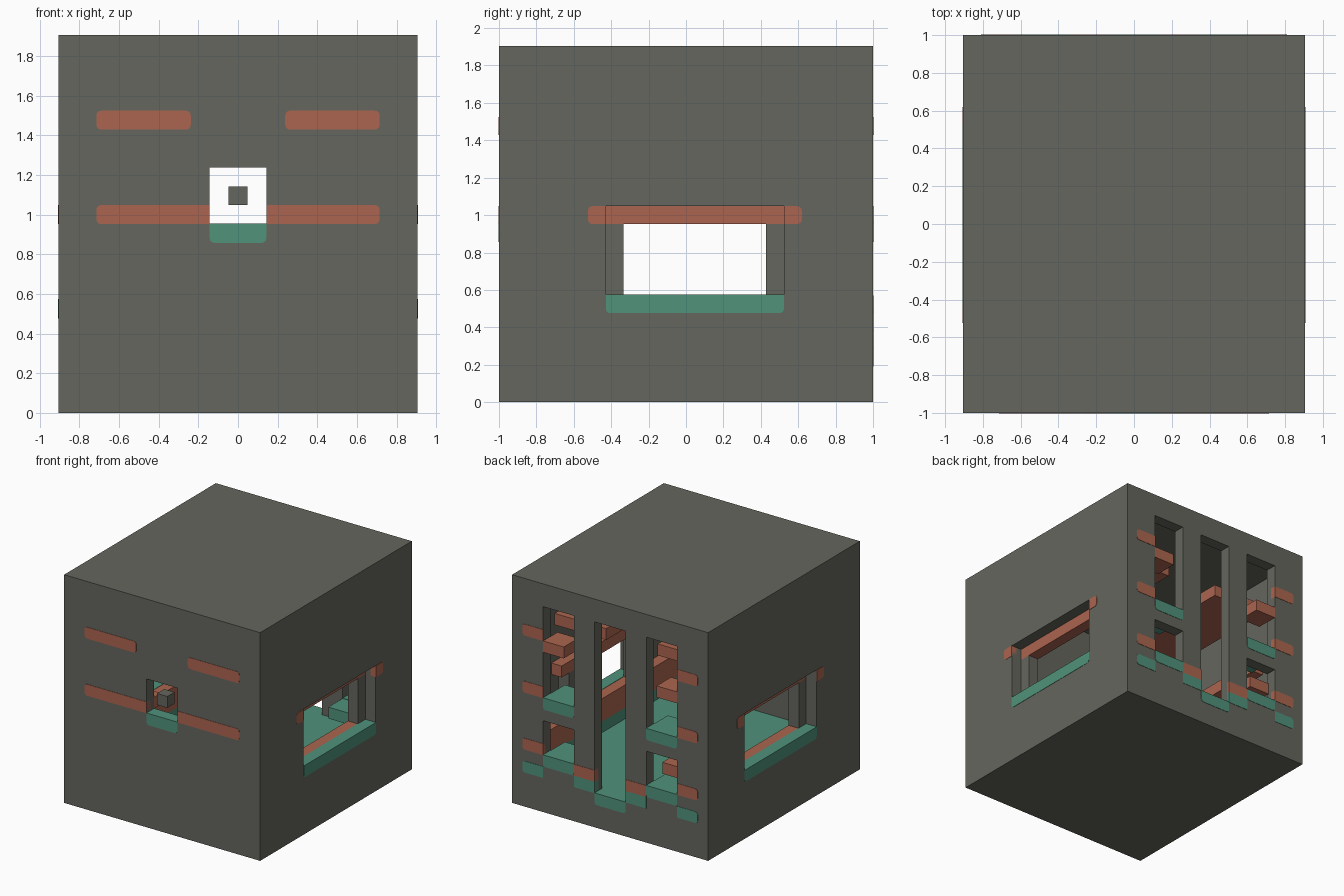
import bpy, bmesh, math

if "Cube" in bpy.data.objects:
    bpy.data.objects.remove(bpy.data.objects["Cube"])

U = 2 / 21            # one building module
HX, HY, TOP = 9.5, 10.5, 20
SKIN = 0.03           # how far flush trim stands proud


def material(name, rgb):
    m = bpy.data.materials.new(name)
    m.use_nodes = True
    m.diffuse_color = (*rgb, 1)
    m.node_tree.nodes["Principled BSDF"].inputs["Base Color"].default_value = (*rgb, 1)
    return m


GRAY = material("stone_gray", (0.13, 0.133, 0.112))
ORANGE = material("clay_orange", (0.41, 0.13, 0.08))
GREEN = material("sage_green", (0.08, 0.287, 0.195))


def finish(name, bm, mat):
    bmesh.ops.recalc_face_normals(bm, faces=bm.faces)
    mesh = bpy.data.meshes.new(name)
    bm.to_mesh(mesh)
    bm.free()
    obj = bpy.data.objects.new(name, mesh)
    bpy.context.collection.objects.link(obj)
    mesh.materials.append(mat)
    return obj


def box(name, x, y, z, mat):
    bm = bmesh.new()
    bmesh.ops.create_cube(bm, size=1)
    for v in bm.verts:
        v.co = [(a + b) / 2 * U + c * (b - a) * U for (a, b), c in zip((x, y, z), v.co)]
    return finish(name, bm, mat)


def on_wall(wall, u, t):
    """Position along a wall (u) and outward from its face (t)."""
    return {"front": (u, -HY - t), "back": (u, HY + t),
            "right": (HX + t, u), "left": (-HX - t, u)}[wall]


def panel(name, wall, u, z, mat, rounded="", depth=0.5):
    """Wall trim; rounded lists the corners to soften, e.g. 'bl br'."""
    r = 0.25
    pts = []
    corners = [("bl", u[0], z[0], 1, 1, 180), ("br", u[1], z[0], -1, 1, 270),
               ("tr", u[1], z[1], -1, -1, 0), ("tl", u[0], z[1], 1, -1, 90)]
    for key, cu, cz, su, sz, start in corners:
        if key in rounded:
            for i in range(5):
                a = math.radians(start + i * 22.5)
                pts.append((cu + su * r + r * math.cos(a), cz + sz * r + r * math.sin(a)))
        else:
            pts.append((cu, cz))
    bm = bmesh.new()
    rings = []
    for t in (-depth, SKIN):
        rings.append([bm.verts.new((*(c * U for c in on_wall(wall, p, t)), q * U)) for p, q in pts])
        bm.faces.new(rings[-1])
    for i in range(len(pts)):
        j = (i + 1) % len(pts)
        bm.faces.new((rings[0][i], rings[0][j], rings[1][j], rings[1][i]))
    return finish(name, bm, mat)


def sill(name, wall, u, z):
    panel(name, wall, u, (z - 1, z + SKIN), GREEN, "bl br", 1 + SKIN)


def bar(name, wall, s, near, far, z, mat, ends="outer"):
    """Bar running from near to far on side s of a wall's middle."""
    u = sorted((s * near, s * far))
    soft = {"none": "", "all": "bl br tr tl", "outer": "br tr" if s > 0 else "bl tl"}[ends]
    panel(name, wall, u, (z, z + 1), mat, soft)


# Shell: a hollow block with window and door openings
shell = box("outer_walls", (-HX, HX), (-HY, HY), (0, TOP), GRAY)
holes = [((-8.5, 8.5), (-9.5, 9.5), (3, 19)),
         ((-1.5, 1.5), (-11, -9), (10, 13)),
         ((-1.5, 1.5), (9, 11), (3, 18)),
         ((8, 10), (-4.5, 5.5), (6, 11)),
         ((-10, -8), (-4.5, 5.5), (6, 11))]
for x in ((3.5, 6.5), (-6.5, -3.5)):
    holes += [(x, (9, 11), (10, 18)), (x, (9, 11), (5, 8))]
cutters = []
for hole in holes:
    cutter = box("opening_cutter", *hole, GRAY)
    cutter.hide_render = True
    mod = shell.modifiers.new("opening", "BOOLEAN")
    mod.operation, mod.solver, mod.object = "DIFFERENCE", "EXACT", cutter
    cutters.append(cutter)
graph = bpy.context.evaluated_depsgraph_get()
carved = bpy.data.meshes.new_from_object(shell.evaluated_get(graph))
shell.modifiers.clear()
shell.data = carved
for cutter in cutters:
    bpy.data.objects.remove(cutter)

# Floor, front window with its centre block, back door threshold
box("room_floor", (-8.5, 8.5), (-9.5, 9.5), (2.9, 3 + SKIN), GREEN)
sill("front_window_sill", "front", (-1.5, 1.5), 10)
box("window_block", (-0.5, 0.5), (-HY, -HY + 1), (11, 12), GRAY)
sill("door_sill", "back", (-1.5, 1.5), 3)

for s, side in ((1, "left"), (-1, "right")):
    # Front wall bars
    bar(side + "_front_upper_bar", "front", s, 2.5, 7.5, 15, ORANGE, "all")
    bar(side + "_front_lower_bar", "front", s, 1.5, 7.5, 10, ORANGE)

    # Side window trim, posts and beam
    wall = "right" if s > 0 else "left"
    sill(side + "_side_sill", wall, (-4.5, 5.5), 6)
    bar(side + "_side_front_bar", wall, -1, 4.5, 5.5, 10, ORANGE)
    bar(side + "_side_back_bar", wall, 1, 5.5, 6.5, 10, ORANGE)
    inner = sorted((s * 7.5, s * 8.5))
    for y in (-4.5, 4.5):
        box(side + "_post", inner, (y, y + 1), (6, 10), GRAY)
    box(side + "_beam", inner, (-5.5, 6.5), (10, 11), ORANGE)
    box(side + "_ledge", inner, (-9.5, 9.5), (4, 6), ORANGE)
    box(side + "_ledge_base", inner, (-9.5, 9.5), (3, 4), GREEN)

    # Back wall windows and bars
    column = sorted((s * 3.5, s * 6.5))
    for z, level in ((10, "upper"), (5, "lower")):
        sill(side + "_back_" + level + "_sill", "back", column, z)
        box(side + "_" + level + "_inner_sill", column, (7.5, 9.5), (z - 1, z), GREEN)
    for z in (15, 10, 5):
        bar(side + "_back_bar", "back", s, 6.5, 8.5, z, ORANGE)
    bar(side + "_back_base_bar", "back", s, 6.5, 8.5, 3, GREEN)
    bar(side + "_door_bar", "back", s, 1.5, 3.5, 4, ORANGE, "none")
    bar(side + "_door_base_bar", "back", s, 1.5, 3.5, 3, GREEN, "none")

    # Loft inside
    box(side + "_loft", sorted((s * 2.5, s * 7.5)), (-9.5, 7.5), (15, 16), ORANGE)
    box(side + "_front_beam", sorted((s * 1.5, s * 7.5)), (-9.5, -8.5), (10, 11), ORANGE)

# Steps showing in the back windows
box("left_upper_step", (4.5, 6.5), (8.5, HY), (14, 15), ORANGE)
box("right_upper_step", (-6.5, -4.5), (8.5, HY), (13, 14), ORANGE)
box("right_lower_step", (-6.5, -4.5), (8.5, 9.7), (6, 7), ORANGE)
